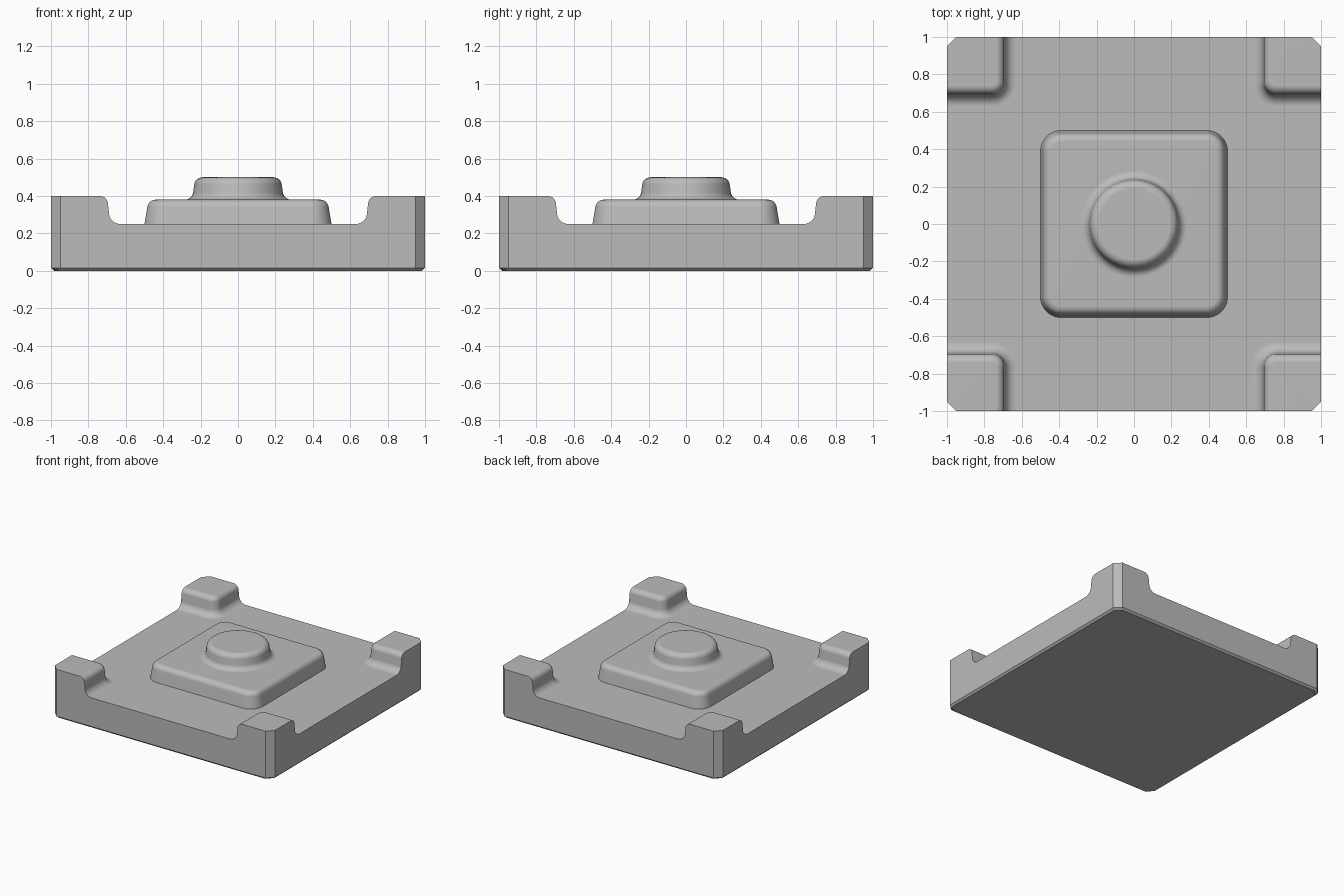
import bpy, bmesh
from math import cos, sin, pi, radians
from mathutils import Matrix

cube = bpy.data.objects.get("Cube")
if cube:
    bpy.data.objects.remove(cube, do_unlink=True)

grey = bpy.data.materials.new("plain_grey")
grey.use_nodes = True
colour = (0.5, 0.5, 0.5, 1)
grey.diffuse_color = colour
grey.node_tree.nodes["Principled BSDF"].inputs["Base Color"].default_value = colour


def fillet(cx, cz, r, start, end, steps=6):
    """Points (offset, height) along a rounded edge, angles in degrees."""
    angles = [radians(start + (end - start) * i / steps) for i in range(steps + 1)]
    return [(cx + r * cos(a), cz + r * sin(a)) for a in angles]


def strip(bm, a, b, closed=False):
    """Join two rows of vertices with quads."""
    n = len(a)
    for i in range(n if closed else n - 1):
        j = (i + 1) % n
        bm.faces.new((a[i], a[j], b[j], b[i]))


def finish(bm, name):
    bmesh.ops.recalc_face_normals(bm, faces=bm.faces)
    mesh = bpy.data.meshes.new(name)
    bm.to_mesh(mesh)
    bm.free()
    mesh.materials.append(grey)
    obj = bpy.data.objects.new(name, mesh)
    bpy.context.collection.objects.link(obj)
    bpy.ops.object.select_all(action='DESELECT')
    obj.select_set(True)
    bpy.context.view_layer.objects.active = obj
    bpy.ops.object.shade_smooth_by_angle(angle=radians(35))
    weighted = obj.modifiers.new("even_shading", 'WEIGHTED_NORMAL')
    weighted.keep_sharp = True
    return obj


# Base slab with four raised corner blocks, as one closed shell
FLOOR, TOP, CHAMFER, LIP = 0.25, 0.40, 0.05, 0.015
block_profile = fillet(0.63, 0.31, 0.06, -90, -10) + fillet(0.74, 0.355, 0.045, 170, 90)
ARC, CENTRE = 8, 0.76
bm = bmesh.new()
corners = []
for k in range(4):
    turn = Matrix.Rotation(k * pi / 2, 4, 'Z')

    def vert(x, y, z):
        return bm.verts.new(turn @ Matrix.Translation((x, y, z)).to_translation())

    rows = []
    for d, z in block_profile:
        r = CENTRE - d
        row = [vert(1, d, z)]
        for i in range(ARC + 1):
            a = -pi / 2 - i * pi / 2 / ARC
            row.append(vert(CENTRE + r * cos(a), CENTRE + r * sin(a), z))
        rows.append(row + [vert(d, 1, z)])
    for low, high in zip(rows, rows[1:]):
        strip(bm, low, high)
    # outer corner edges: top, above the lip, and bottom
    e, s = 1 - CHAMFER, 1 - LIP
    edge = [(vert(f, e * f, z), vert(e * f, f, z))
            for f, z in ((1, TOP), (1, LIP), (s, 0))]
    bm.faces.new(rows[-1] + [edge[0][1], edge[0][0]])
    strip(bm, edge[0], edge[1])
    strip(bm, edge[1], edge[2])
    corners.append((rows, edge))

for k in range(4):
    (rows, edge), (next_rows, next_edge) = corners[k], corners[(k + 1) % 4]
    bm.faces.new([r[-1] for r in rows] + [edge[0][1], edge[1][1], next_edge[1][0],
                 next_edge[0][0]] + [r[0] for r in reversed(next_rows)])
    bm.faces.new((edge[1][1], edge[2][1], next_edge[2][0], next_edge[1][0]))
bm.faces.new([v for rows, _ in corners for v in rows[0]])
bm.faces.new([v for _, edge in corners for v in edge[2]])
finish(bm, "base_with_corner_blocks")

# Rounded square pedestal flowing into a round boss
STEPS = 11
COUNT = 4 * (STEPS + 1)
bm = bmesh.new()


def square_ring(half, z, centre=0.39):
    ring = []
    for k in range(4):
        mid = pi / 4 + k * pi / 2
        cx, cy = centre * 2 ** 0.5 * cos(mid), centre * 2 ** 0.5 * sin(mid)
        for i in range(STEPS + 1):
            a = k * pi / 2 + i * pi / 2 / STEPS
            ring.append(bm.verts.new((cx + (half - centre) * cos(a),
                                      cy + (half - centre) * sin(a), z)))
    return ring


def round_ring(radius, z):
    angles = [2 * pi * (i + 0.5) / COUNT for i in range(COUNT)]
    return [bm.verts.new((radius * cos(a), radius * sin(a), z)) for a in angles]


pedestal_profile = [(0.5, FLOOR)] + fillet(0.44, 0.335, 0.045, 10, 90)
boss_profile = fillet(0.285, 0.425, 0.045, 270, 190) + fillet(0.19, 0.455, 0.045, 10, 90)
rings = [square_ring(*p) for p in pedestal_profile]
rings += [round_ring(*p) for p in boss_profile]
for low, high in zip(rings, rings[1:]):
    strip(bm, low, high, closed=True)
bm.faces.new(rings[-1])
bm.faces.new(rings[0])
finish(bm, "pedestal_with_boss")
